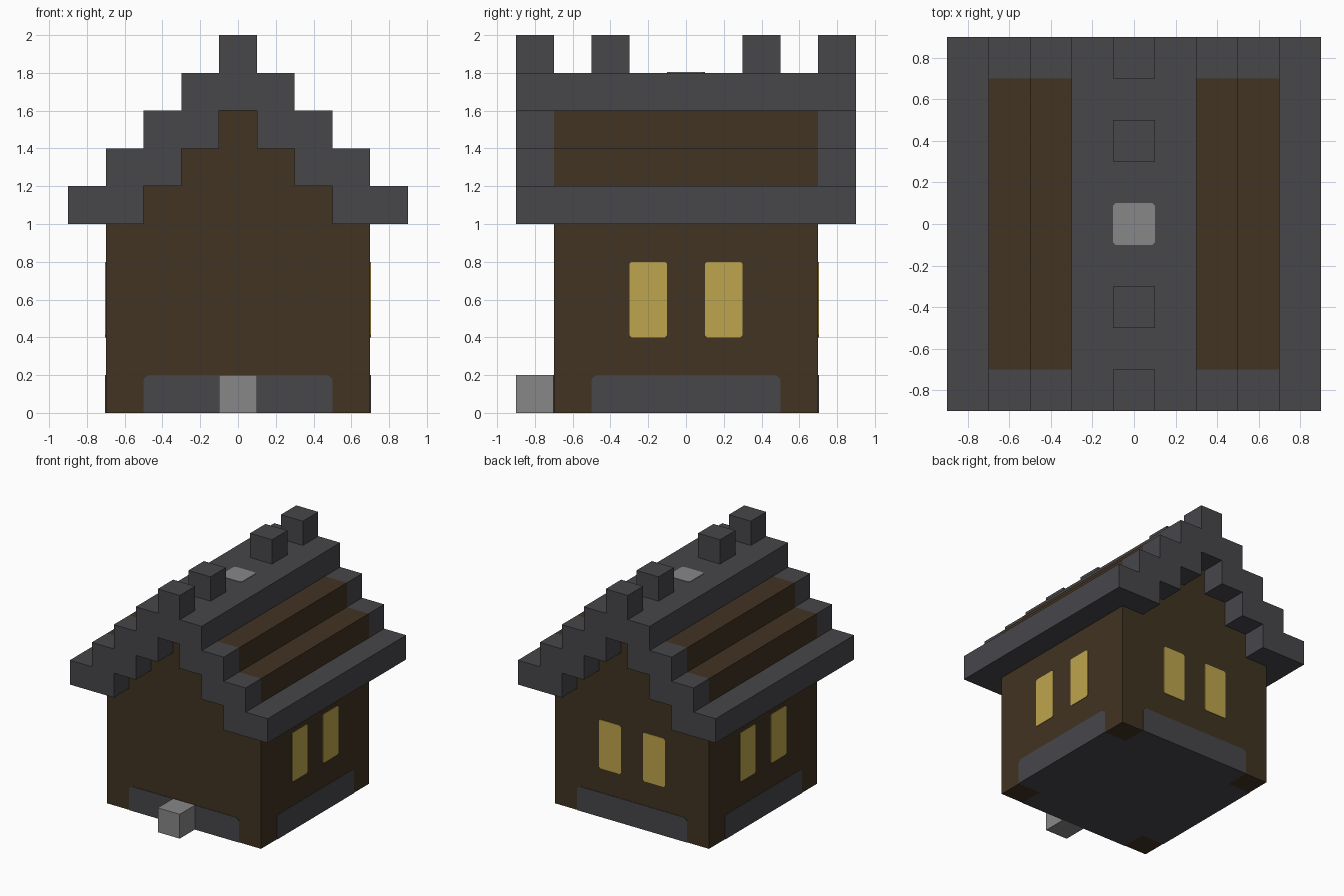
import bpy
import bmesh
from math import pi
from mathutils import Matrix

cube = bpy.data.objects.get("Cube")
if cube:
    bpy.data.objects.remove(cube, do_unlink=True)

S = 0.2       # block size
SKIN = 0.004  # thickness of the wall plates
WALL = 0.7    # half width of the house
EAVE = 0.9    # half width of the roof


def material(name, rgb):
    linear = [((c / 255 + 0.055) / 1.055) ** 2.4 for c in rgb] + [1.0]
    mat = bpy.data.materials.new(name)
    mat.use_nodes = True
    mat.diffuse_color = linear
    bsdf = mat.node_tree.nodes["Principled BSDF"]
    bsdf.inputs["Base Color"].default_value = linear
    bsdf.inputs["Roughness"].default_value = 0.9
    return mat


STONE = material("dark stone", (71, 70, 74))
WOOD = material("dark wood", (65, 51, 34))
PALE = material("pale stone", (135, 135, 135))
GLOW = material("yellow window", (190, 165, 77))


def prism(name, outline, levels, mats, matrix=Matrix(), rule=None):
    """Extrude an x-z outline along y through the given levels."""
    bm = bmesh.new()
    rings = [[bm.verts.new((x, y, z)) for x, z in outline] for y in levels]
    bm.faces.new(rings[0])
    bm.faces.new(rings[-1])
    n = len(outline)
    for a, b in zip(rings, rings[1:]):
        for i in range(n):
            j = (i + 1) % n
            bm.faces.new((a[i], a[j], b[j], b[i]))
    bmesh.ops.recalc_face_normals(bm, faces=bm.faces)
    if rule:
        for f in bm.faces:
            f.material_index = rule(f)
    bm.transform(matrix)
    mesh = bpy.data.meshes.new(name)
    bm.to_mesh(mesh)
    bm.free()
    for mat in mats:
        mesh.materials.append(mat)
    obj = bpy.data.objects.new(name, mesh)
    bpy.context.collection.objects.link(obj)
    return obj


def mirrored(half):
    return half + [(-x, z) for x, z in reversed(half)]


def stairs(x, z, count):
    """Outline descending to the right in square steps."""
    return [(x + i * S, z - (i + d) * S) for i in range(count) for d in (0, 1)]


def panel(x0, x1, z0, z1, c, square_base=False):
    """Rectangle with clipped corners."""
    top = [(x0, z1 - c), (x0 + c, z1), (x1 - c, z1), (x1, z1 - c)]
    if square_base:
        return top + [(x1, z0), (x0, z0)]
    return top + [(x1, z0 + c), (x1 - c, z0), (x0 + c, z0), (x0, z0 + c)]


# House body with stepped gables
gable = stairs(0.1, 1.6, 3)
prism("house_body", mirrored(gable + [(WALL, 1.0), (WALL, SKIN)]),
      (-WALL, WALL), [WOOD])


# Stepped roof: stone edges, wooden courses on the slopes between the gables
def roof_rule(face):
    c = face.calc_center_median()
    return int(abs(c.y) < WALL and 1.25 < c.z < 1.65 and face.normal.z >= 0)


prism("roof", mirrored(stairs(0.3, 1.8, 4) + gable[::-1]),
      (-EAVE, -WALL, WALL, EAVE), [STONE, WOOD], rule=roof_rule)

# Ridge posts and pale ridge patch
post = mirrored([(0.1, 2.0), (0.1, 1.8)])
for i, y in enumerate((-0.8, -0.4, 0.4, 0.8)):
    prism(f"ridge_post_{i + 1}", post, (y - S / 2, y + S / 2), [STONE])
flat = Matrix.Rotation(pi / 2, 4, "X")
prism("ridge_patch", panel(-0.1, 0.1, -0.1, 0.1, 0.012),
      (1.8, 1.8 + SKIN), [PALE], flat)

# Foundation: floor plate with open corners, and a band on each wall
prism("floor_plate",
      mirrored([(0.5, WALL), (0.5, 0.5), (WALL, 0.5),
                (WALL, -0.5), (0.5, -0.5), (0.5, -WALL)]),
      (0, SKIN), [STONE], flat)
skin = (-WALL - SKIN, -WALL)
for k, side in enumerate(("front", "left", "back", "right")):
    turn = Matrix.Rotation(k * pi / 2, 4, "Z")
    prism(f"{side}_foundation", panel(-0.5, 0.5, 0, S, 0.022, True),
          skin, [STONE], turn)
    # Paired windows on every wall but the front
    if side != "front":
        for n, x in enumerate((-0.2, 0.2)):
            prism(f"{side}_window_{n + 1}",
                  panel(x - 0.1, x + 0.1, 0.4, 0.8, 0.012),
                  skin, [GLOW], turn)

# Corner feet closing the open corners of the floor
for i, x in enumerate((-0.6, 0.6)):
    for j, y in enumerate((-0.6, 0.6)):
        foot = [(x - 0.1, 0), (x + 0.1, 0), (x + 0.1, SKIN), (x - 0.1, SKIN)]
        prism(f"corner_foot_{2 * i + j + 1}", foot, (y - 0.1, y + 0.1), [WOOD])

# Front doorstep
prism("doorstep", mirrored([(0.1, S), (0.1, 0)]), (-EAVE, -WALL), [PALE])
